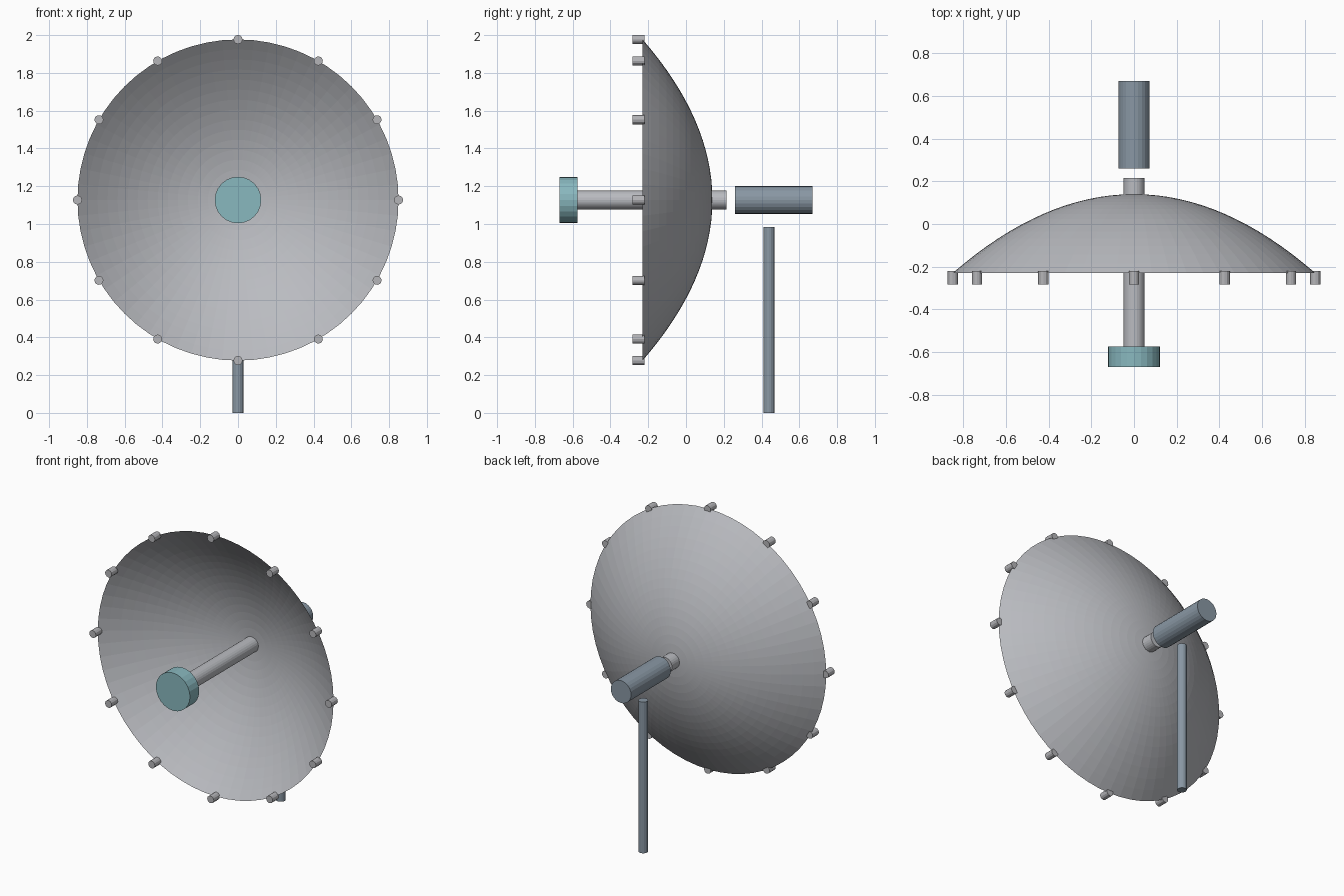
import bpy, bmesh, math
from mathutils import Matrix

cube = bpy.data.objects.get("Cube")
if cube:
    bpy.data.objects.remove(cube, do_unlink=True)

AXIS_Z = 1.127      # height of the dish axis
DISH_R = 0.85
RIM_Y, APEX_Y = -0.23, 0.14


def material(name, rgb):
    m = bpy.data.materials.new(name)
    m.use_nodes = True
    color = (*rgb, 1)
    m.diffuse_color = color
    m.node_tree.nodes["Principled BSDF"].inputs["Base Color"].default_value = color
    return m


light_grey = material("light grey", (0.49, 0.50, 0.53))
mid_grey = material("mid grey", (0.46, 0.46, 0.48))
teal = material("teal", (0.25, 0.48, 0.52))
slate = material("slate blue", (0.25, 0.31, 0.37))


def add_object(name, bm, mat):
    mesh = bpy.data.meshes.new(name)
    bm.to_mesh(mesh)
    bm.free()
    mesh.materials.append(mat)
    obj = bpy.data.objects.new(name, mesh)
    bpy.context.collection.objects.link(obj)
    return obj


def cylinder(name, radius, start, end, mat, x=0, across=AXIS_Z, upright=False, sides=24):
    """Capped cylinder along y at height 'across', or upright at y 'across'."""
    bm = bmesh.new()
    mid = (start + end) / 2
    if upright:
        place = Matrix.Translation((x, across, mid))
    else:
        place = Matrix.Translation((x, mid, across)) @ Matrix.Rotation(math.pi / 2, 4, 'X')
    bmesh.ops.create_cone(bm, cap_ends=True, segments=sides, radius1=radius,
                          radius2=radius, depth=end - start, matrix=place)
    return add_object(name, bm, mat)


# Parabolic dish, a profile spun around the y axis
bm = bmesh.new()
rings, segments = 16, 64
profile = []
for i in range(rings + 1):
    t = i / rings
    profile.append(bm.verts.new((DISH_R * t, APEX_Y - (APEX_Y - RIM_Y) * t * t, AXIS_Z)))
edges = [bm.edges.new(pair) for pair in zip(profile, profile[1:])]
bmesh.ops.spin(bm, geom=profile + edges, cent=(0, 0, AXIS_Z), axis=(0, 1, 0),
               angle=math.tau, steps=segments)
bmesh.ops.remove_doubles(bm, verts=bm.verts, dist=0.0005)
bmesh.ops.recalc_face_normals(bm, faces=bm.faces)
add_object("dish", bm, light_grey)

# Feed tube through the dish, with the receiver at its tip
cylinder("feed_tube", 0.05, -0.58, 0.215, light_grey)
cylinder("receiver", 0.123, -0.67, -0.575, teal)

# Rear housing and support post
cylinder("rear_housing", 0.073, 0.26, 0.67, slate)
cylinder("support_post", 0.029, 0, 0.985, slate, across=0.44, upright=True, sides=16)

# Studs around the rim
for i in range(12):
    a = math.tau * i / 12
    cylinder(f"rim_stud_{i + 1}", 0.024, -0.283, -0.22, mid_grey,
             x=DISH_R * math.cos(a), across=AXIS_Z + DISH_R * math.sin(a), sides=12)
